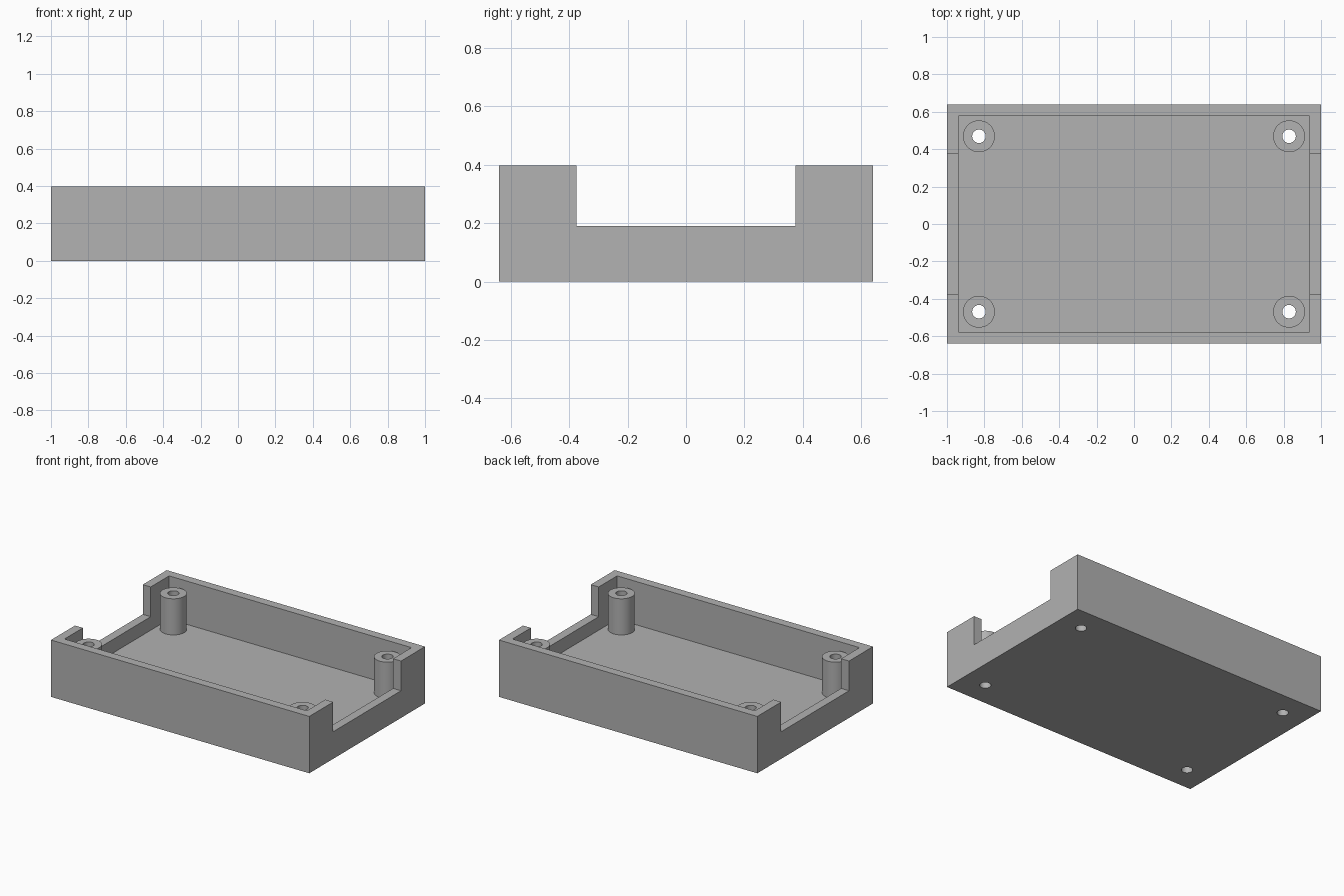
import bpy
import math

WIDTH, DEPTH, HEIGHT = 2.0, 1.28, 0.398
WALL, FLOOR = 0.0615, 0.095
NOTCH_WIDTH, NOTCH_Z = 0.75, 0.19
POST_X, POST_Y, POST_TOP = 0.829, 0.469, 0.348
POST_RADIUS, HOLE_RADIUS = 0.085, 0.036

cube = bpy.data.objects.get("Cube")
if cube:
    bpy.data.objects.remove(cube, do_unlink=True)

grey = bpy.data.materials.new("grey plastic")
grey.use_nodes = True
colour = (0.445, 0.445, 0.445, 1)
grey.diffuse_color = colour
grey.node_tree.nodes["Principled BSDF"].inputs["Base Color"].default_value = colour


def finish(obj, name):
    obj.name = name
    obj.data.materials.append(grey)
    return obj


def box(name, width, depth, bottom, top):
    bpy.ops.mesh.primitive_cube_add(size=1, location=(0, 0, (bottom + top) / 2))
    obj = bpy.context.object
    obj.scale = (width, depth, top - bottom)
    bpy.ops.object.transform_apply(location=True, rotation=False, scale=True)
    return finish(obj, name)


def cylinder(name, radius, x, y, bottom, top):
    bpy.ops.mesh.primitive_cylinder_add(
        vertices=48, radius=radius, depth=top - bottom,
        location=(x, y, (bottom + top) / 2))
    return finish(bpy.context.object, name)


def cut(target, cutter):
    cutter.hide_render = True
    mod = target.modifiers.new("cut", "BOOLEAN")
    mod.operation = "DIFFERENCE"
    mod.solver = "EXACT"
    mod.object = cutter
    bpy.ops.object.select_all(action="DESELECT")
    target.select_set(True)
    bpy.context.view_layer.objects.active = target
    bpy.ops.object.modifier_apply(modifier=mod.name)


def discard(obj):
    bpy.data.objects.remove(obj, do_unlink=True)


# Open tray with a wide notch in both end walls
tray = box("tray", WIDTH, DEPTH, 0, HEIGHT)
for cutter in (
    box("cavity_cutter", WIDTH - 2 * WALL, DEPTH - 2 * WALL, FLOOR, HEIGHT + 0.1),
    box("notch_cutter", WIDTH + 0.2, NOTCH_WIDTH, NOTCH_Z, HEIGHT + 0.1),
):
    cut(tray, cutter)
    discard(cutter)

# Corner screw posts, drilled through the floor
posts = []
for side, sx in (("left", 1), ("right", -1)):
    for end, sy in (("front", -1), ("back", 1)):
        x, y = sx * POST_X, sy * POST_Y
        post = cylinder(f"{end}_{side}_screw_post", POST_RADIUS, x, y,
                        FLOOR - 0.01, POST_TOP)
        drill = cylinder("drill_cutter", HOLE_RADIUS, x, y, -0.1, HEIGHT + 0.1)
        cut(tray, drill)
        cut(post, drill)
        discard(drill)
        posts.append(post)

# Smooth round walls, crisp edges
bpy.ops.object.select_all(action="DESELECT")
for obj in [tray] + posts:
    obj.select_set(True)
bpy.context.view_layer.objects.active = tray
bpy.ops.object.shade_smooth_by_angle(angle=math.radians(30))
